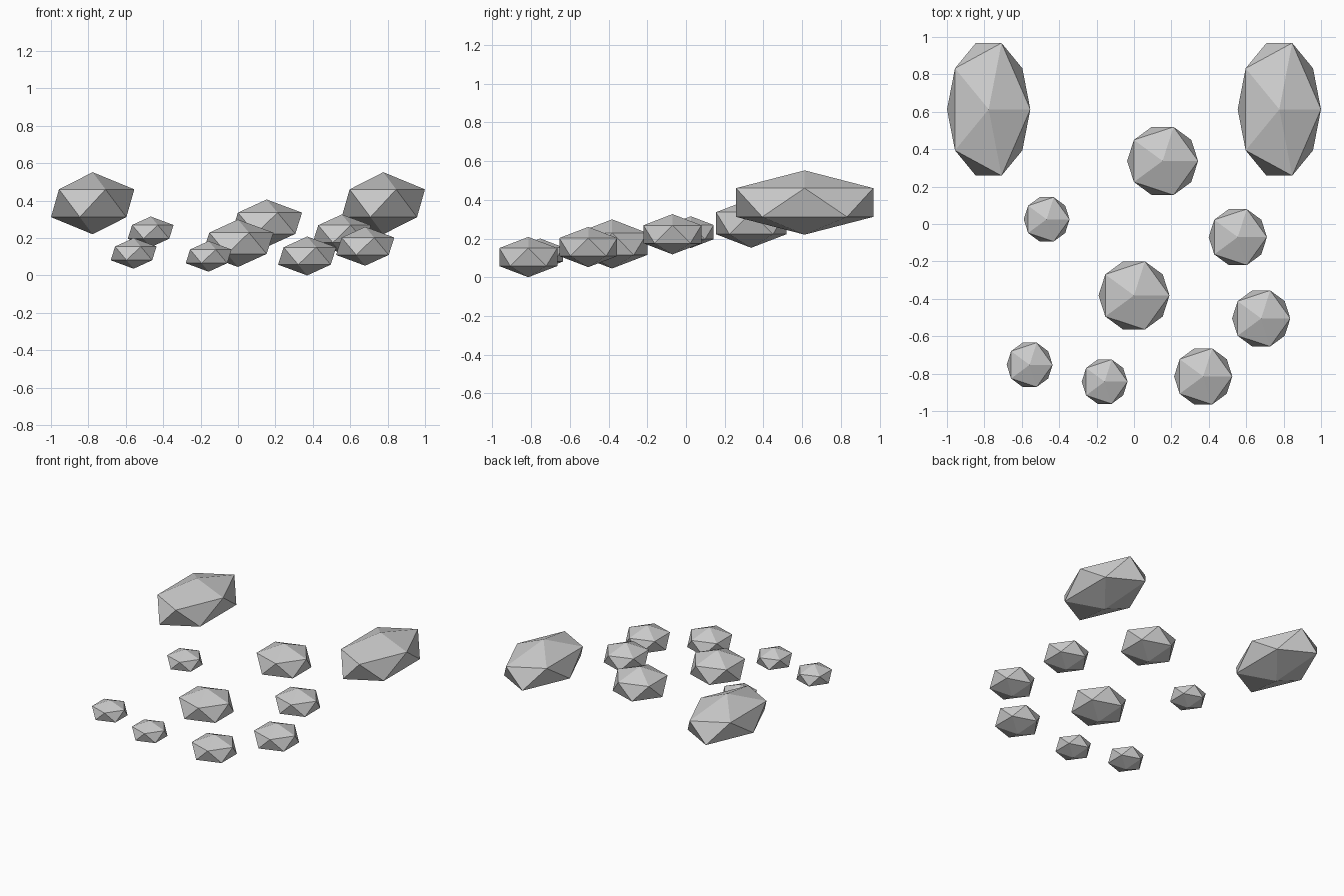
import bpy

cube = bpy.data.objects.get("Cube")
if cube:
    bpy.data.objects.remove(cube, do_unlink=True)

# Single stone colour
stone = bpy.data.materials.new("stone_grey")
stone.use_nodes = True
grey = (0.6, 0.6, 0.6, 1)
stone.diffuse_color = grey
stone.node_tree.nodes["Principled BSDF"].inputs["Base Color"].default_value = grey

# Radii of each size of rock
BOULDER = (0.249, 0.417, 0.166)
LARGE = (0.212, 0.214, 0.127)
MEDIUM = (0.174, 0.176, 0.104)
SMALL = (0.137, 0.139, 0.082)


def add_rock(name, radii, centre):
    """Low-poly faceted rock: a stretched icosahedron."""
    bpy.ops.mesh.primitive_ico_sphere_add(subdivisions=1, radius=1, location=centre)
    rock = bpy.context.object
    rock.name = name
    rock.scale = radii
    bpy.ops.object.transform_apply(location=False, rotation=False, scale=True)
    rock.data.materials.append(stone)
    bpy.ops.object.shade_flat()


# Pair of tall boulders at the back
for side, x in (("left", 0.777), ("right", -0.777)):
    add_rock(f"boulder_{side}", BOULDER, (x, 0.613, 0.386))

# Scattered rocks stepping down towards the front
add_rock("large_rock_back", LARGE, (0.153, 0.337, 0.279))
add_rock("large_rock_centre", LARGE, (0, -0.382, 0.172))
add_rock("medium_rock_back", MEDIUM, (0.555, -0.07, 0.222))
add_rock("medium_rock_side", MEDIUM, (0.68, -0.505, 0.156))
add_rock("medium_rock_front", MEDIUM, (0.37, -0.815, 0.104))
add_rock("small_rock_back", SMALL, (-0.467, 0.025, 0.233))
add_rock("small_rock_side", SMALL, (-0.558, -0.753, 0.118))
add_rock("small_rock_front", SMALL, (-0.157, -0.843, 0.102))
